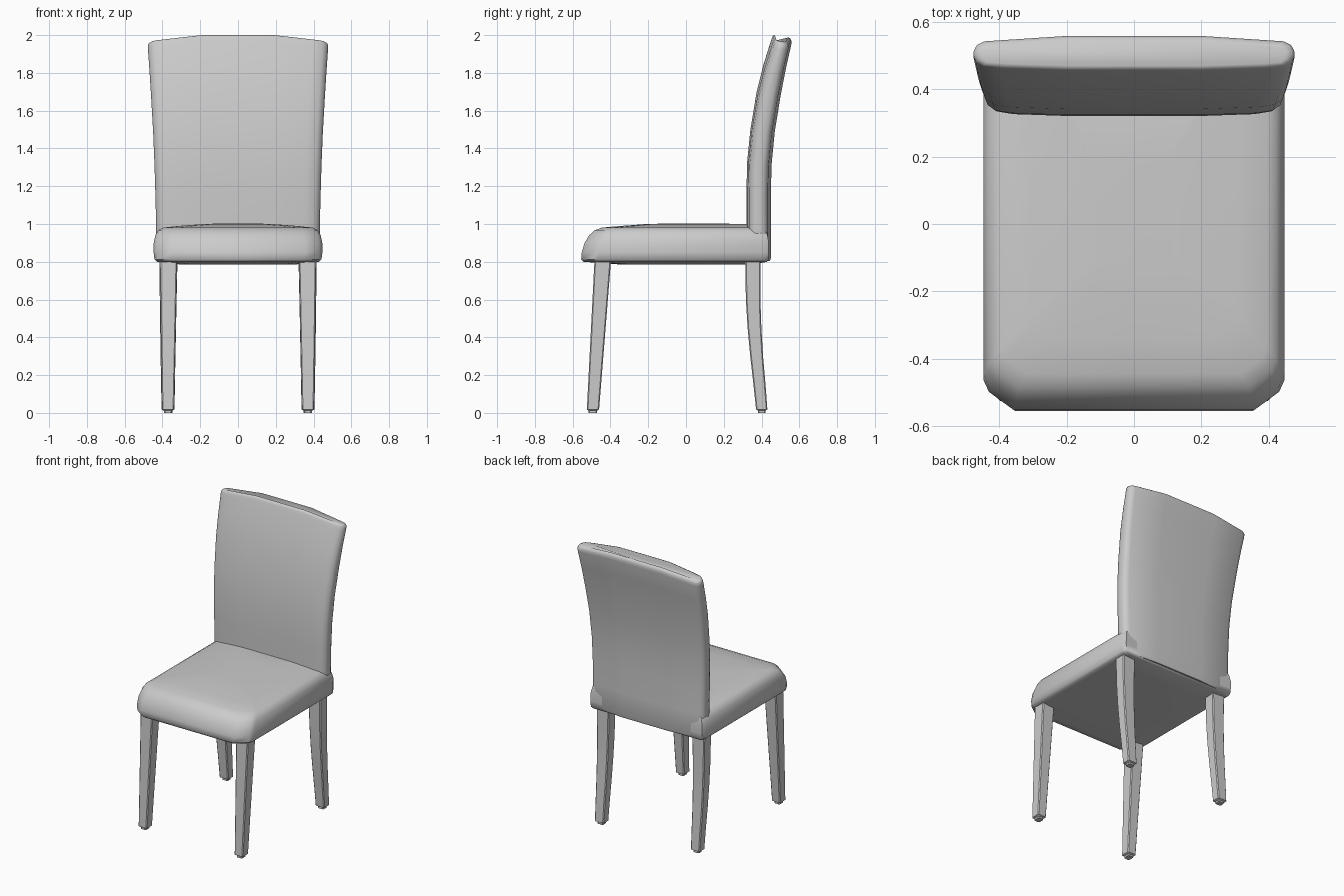
import bpy, bmesh, math

if "Cube" in bpy.data.objects:
    bpy.data.objects.remove(bpy.data.objects["Cube"])


def loft(name, rings, angle=40):
    """Skin a stack of equal-length closed rings and cap both ends."""
    bm = bmesh.new()
    vr = [[bm.verts.new(p) for p in ring] for ring in rings]
    n = len(vr[0])
    for a, b in zip(vr, vr[1:]):
        for i in range(n):
            j = (i + 1) % n
            bm.faces.new((a[i], a[j], b[j], b[i]))
    bm.faces.new(vr[0][::-1])
    bm.faces.new(vr[-1])
    bmesh.ops.recalc_face_normals(bm, faces=bm.faces)
    me = bpy.data.meshes.new(name)
    bm.to_mesh(me)
    bm.free()
    ob = bpy.data.objects.new(name, me)
    bpy.context.collection.objects.link(ob)
    bpy.ops.object.select_all(action='DESELECT')
    ob.select_set(True)
    bpy.context.view_layer.objects.active = ob
    bpy.ops.object.shade_smooth_by_angle(angle=math.radians(angle))
    return ob


def mirror_half(half):
    """Half outline on +x (starting and ending at x = 0) to a full ring."""
    return half + [(-x, y) for x, y in half[-2:0:-1]]


# Seat cushion: clipped front corners, soft rolled front edge, crowned top
def seat_ring(z, w, yf, yb, c):
    half = [(0, yf), (w - c, yf), (w - .18 * c, yf + .6 * c), (w, yf + c),
            (w, yb - .03), (w - .015, yb), (0, yb)]
    return [(x, y, z) for x, y in mirror_half(half)]


seat_layers = [
    (.785, .30, -.34, .34, .06),
    (.797, .40, -.50, .415, .08),
    (.800, .428, -.543, .43, .09),
    (.812, .442, -.555, .438, .09),
    (.85, .447, -.552, .438, .09),
    (.90, .446, -.537, .438, .09),
    (.94, .438, -.513, .432, .09),
    (.967, .422, -.483, .425, .08),
    (.981, .395, -.445, .415, .08),
    (.990, .31, -.34, .40, .07),
    (.999, .19, -.22, .34, .05),
    (1.002, .12, -.13, .20, .03),
]
loft("seat", [seat_ring(*l) for l in seat_layers], 50)


# Upholstered backrest: flares and leans back as it rises, arched top
def back_ring(z, w, yf, yb, r=1.0):
    half = [(0, yf), (.42 * w, yf), (w - .08, yf + .006), (w - .03 * r, yf + .014 * r),
            (w - .008 * r, yf + .03 * r), (w, yf + .05 * r), (w - .002, yb - .045 * r),
            (w - .012 * r, yb - .028 * r), (w - .035 * r, yb - .016), (.42 * w, yb), (0, yb)]
    t = max(0, (z - 1.0))
    return [(x, y, z - t * (.028 * max(0, abs(x) - .19) / .26 + .16 * (y - yf)))
            for x, y in mirror_half(half)]


back_layers = [
    (.805, .425, .33, .444),
    (.82, .432, .322, .45),
    (.98, .433, .32, .45),
    (1.15, .437, .32, .449),
    (1.32, .442, .323, .453),
    (1.50, .449, .341, .470),
    (1.70, .460, .374, .502),
    (1.85, .469, .412, .531),
    (1.965, .477, .448, .557),
    (1.985, .477, .455, .558, .95),
    (1.996, .470, .460, .553, .85),
    (2.0, .455, .470, .543, .7),
]
loft("backrest", [back_ring(*l) for l in back_layers], 50)


# Legs: square tapered section with small eased edges and a tiny foot
def leg_ring(side, z, x0, x1, y0, y1, c=.006):
    pts = [(x0 + c, y0), (x1 - c, y0), (x1, y0 + c), (x1, y1 - c),
           (x1 - c, y1), (x0 + c, y1), (x0, y1 - c), (x0, y0 + c)]
    return [(side * x, y, z) for x, y in pts]


front_leg = [
    (0, .350, .391, -.517, -.470),
    (.012, .350, .391, -.517, -.470),
    (.018, .338, .403, -.525, -.460),
    (.82, .322, .415, -.484, -.396),
]
rear_leg = [
    (0, .348, .392, .381, .421),
    (.012, .348, .392, .381, .421),
    (.018, .336, .405, .371, .431),
    (.15, .334, .407, .357, .421),
    (.30, .331, .410, .340, .408),
    (.45, .328, .412, .326, .399),
    (.60, .325, .414, .317, .394),
    (.82, .320, .417, .313, .394),
]
for side, label in ((1, "right"), (-1, "left")):
    loft("front_leg_" + label, [leg_ring(side, *l) for l in front_leg], 30)
    loft("rear_leg_" + label, [leg_ring(side, *l) for l in rear_leg], 30)
